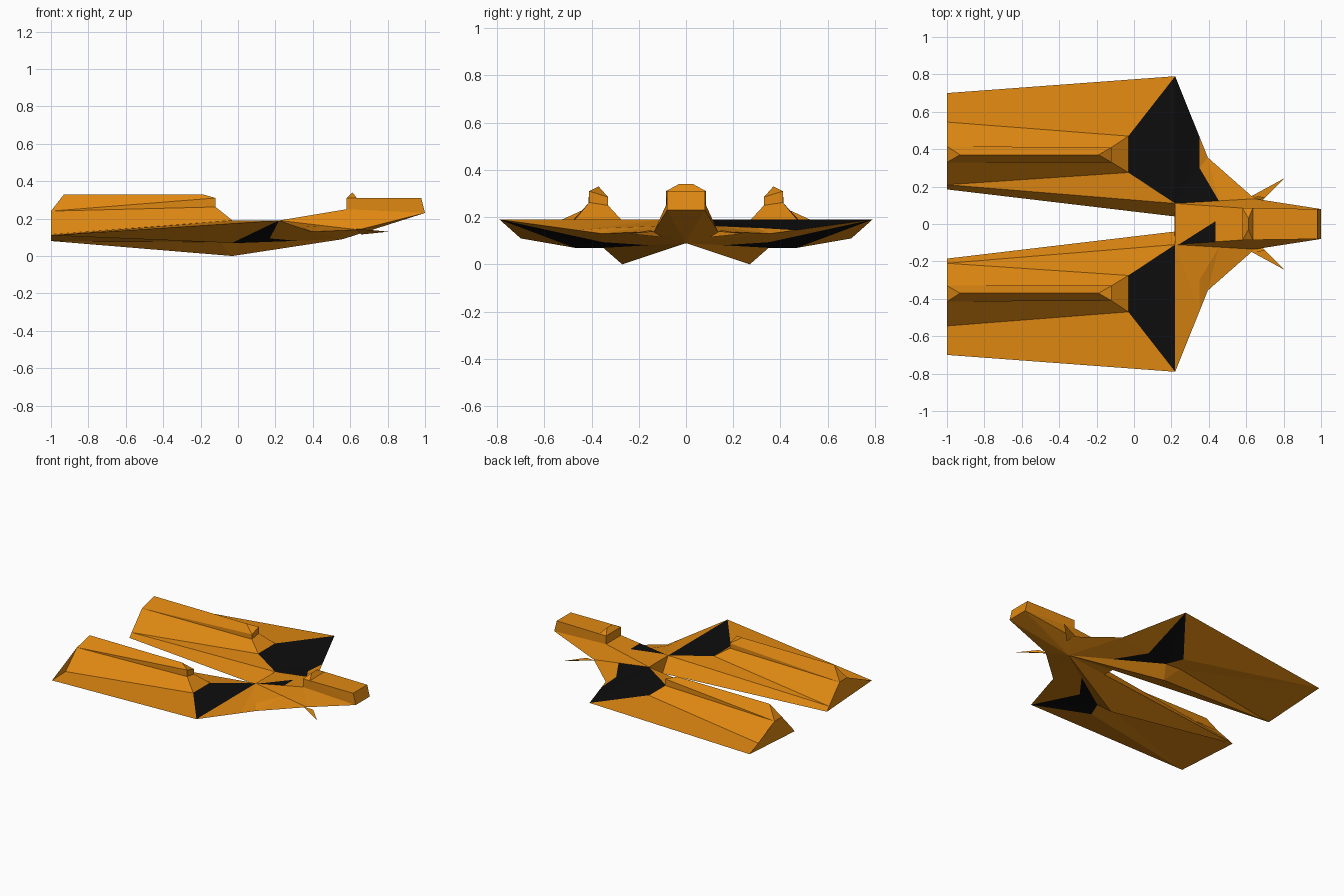
import bpy, bmesh
from mathutils import Vector

if "Cube" in bpy.data.objects:
    bpy.data.objects.remove(bpy.data.objects["Cube"])


def material(name, rgb):
    m = bpy.data.materials.new(name)
    m.diffuse_color = (*rgb, 1)
    m.use_nodes = True
    m.node_tree.nodes["Principled BSDF"].inputs["Base Color"].default_value = m.diffuse_color
    return m


MATS = [material("orange_hull", (0.75, 0.25, 0.006)),
        material("black_panel", (0.004, 0.004, 0.004))]


def build(name, pts, faces, black=(), side=1):
    """Mesh from named points; faces are space separated point names."""
    bm = bmesh.new()
    v = {k: bm.verts.new((p[0], p[1] * side, p[2])) for k, p in pts.items()}
    for mat, group in ((0, faces), (1, black)):
        for f in group:
            face = bm.faces.new([v[k] for k in f.split()])
            face.material_index = mat
    # cut bent polygons into flat triangles
    bmesh.ops.triangulate(bm, faces=[f for f in bm.faces if len(f.verts) > 4])
    bmesh.ops.recalc_face_normals(bm, faces=bm.faces[:])
    me = bpy.data.meshes.new(name)
    bm.to_mesh(me)
    bm.free()
    for m in MATS:
        me.materials.append(m)
    ob = bpy.data.objects.new(name, me)
    bpy.context.collection.objects.link(ob)
    return ob


def V(*a):
    return Vector(a)


# shared key points of the left half
C = V(.22, .11, .19)     # wing root, top
T = V(.22, .79, .19)     # wing tip
F = V(.395, .355, .13)   # leading edge kink
N = V(.645, .135, .14)   # neck side
P = V(.56, 0, .09)       # belly meeting point
RI = V(-1, .185, .08)    # rear inner bottom corner
I = RI.lerp(P, .78)      # root, bottom
B2 = V(.02, .35, .07)

wing = dict(
    C=C, T=T, F=F, N=N, P=P, RI=RI, I=I, B2=B2,
    RO=V(-1, .70, .11), NO=V(-1, .545, .115), NI=V(-1, .21, .11),
    FO=V(-.03, .47, .19), FI=V(-.03, .275, .19),
    O=V(-.03, .47, .07), B1=V(-.10, .35, .075), K=V(-.03, .27, 0),
    SO=V(-1, .415, .24), SI=V(-1, .33, .24),
    q1=T.lerp(F, .75), q2=V(.35, .30, .155), q3=C.lerp(N, .55),
    m=B2.lerp(F, .4), n=B2.lerp(P, .55))
wing_faces = [
    "RO NO FO T", "NI RI I C", "NI C FI",                # top and inner wall
    "q1 q2 q3 N F",                                      # leading slope
    "RO T O", "RO O B1", "RO B1 RI", "RI B1 K",          # belly
    "B1 B2 K", "O B2 B1", "RI K P I", "K B2 n P",
    "m T F", "m F P n", "F N P",
    "RO NO SO SI NI RI"]                                 # rear end
wing_black = ["FI FO T C", "O T B2", "B2 T m", "B2 m n"]
slope = "T C q3 q2 q1"

# engine pod on top of each wing
pod = dict(
    NO=wing["NO"], NI=wing["NI"], FO=wing["FO"], FI=wing["FI"],
    SO=wing["SO"], SI=wing["SI"],
    LO=V(-.12, .41, .262), LI=V(-.12, .33, .25),
    UO=V(-.12, .41, .31), UI=V(-.12, .33, .285),
    R=V(-.93, .37, .33), Q=V(-.19, .37, .33))
pod_faces = ["NO SO LO FO", "NI SI LI FI", "FO LO LI FI", "LO UO UI LI",
             "SO LO UO", "SI LI UI", "SO UO Q R", "SI UI Q R", "Q UO UI", "R SO SI"]

# small forward fins
fin = dict(a=V(.63, .15, .145), b=V(.70, .14, .14), tip=V(.805, .245, .13),
           c=V(.66, .10, .115))
fin_faces = ["a b tip", "a c tip", "b c tip"]

for side, label in ((1, "left"), (-1, "right")):
    if side > 0:
        build("wing_" + label, wing, wing_faces, wing_black + [slope], side)
    else:
        build("wing_" + label, wing, wing_faces + [slope], wing_black, side)
    build("engine_pod_" + label, pod, pod_faces, (), side)
    build("front_fin_" + label, fin, fin_faces, (), side)


def both(pts):
    out = {}
    for k, p in pts.items():
        out[k] = p
        out[k + "_"] = V(p[0], -p[1], p[2])
    return out


# neck between the wings, with a black roof triangle
D = V(.58, .085, .25)
neck = both(dict(C=C, D=D, N=N, I=I))
neck["P"] = P
neck["r1"] = C.lerp(D, .06) * 1
neck["r1"].y *= -1
neck["r2"] = C.lerp(D, .60)
neck["r2"].y *= -1
neck["r3"] = V(.436, .015, .226)
build("neck", neck,
      ["C N D", "C_ N_ D_", "C C_ I_ I", "I I_ P",
       "C C_ r1", "C r1 r3 D", "r2 D_ D r3"],
      ["r1 r2 r3"])

# cockpit box with a low hump at its back
cock = both(dict(D=D, N=N, H=V(.58, .085, .31), M=V(.635, .085, .31),
                 G=V(.98, .08, .31), E=V(1, .08, .23), A=V(.612, .03, .34)))
cock["P"] = P
build("cockpit", cock,
      ["D H M G E", "D_ H_ M_ G_ E_", "D E N", "D_ E_ N_", "N E P", "N_ E_ P",
       "E E_ P", "E E_ G_ G", "M G G_ M_", "H H_ D_ D",
       "H H_ A_ A", "M M_ A_ A", "H M A", "H_ M_ A_"])
